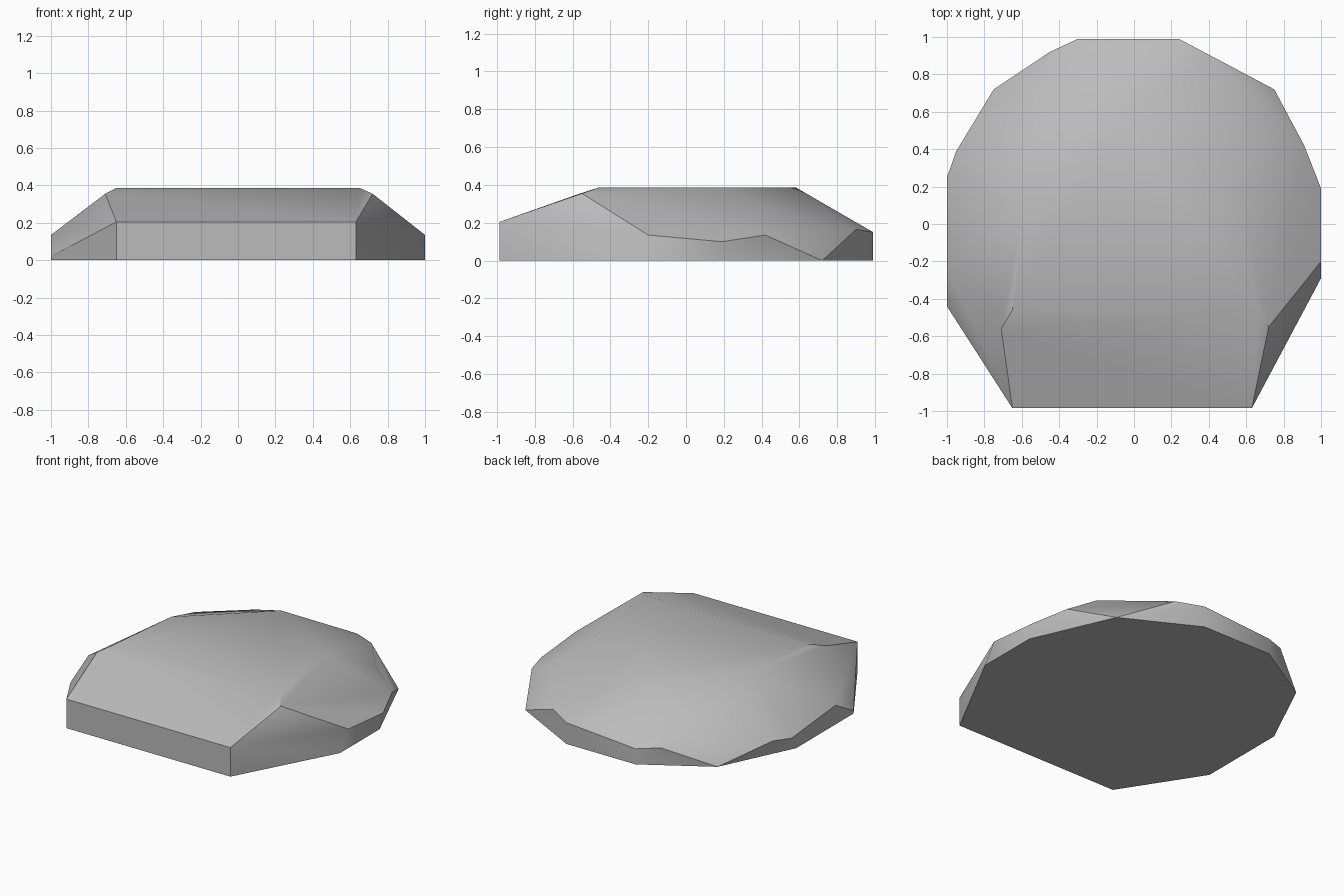
import bpy
import bmesh
import math

# Remove the default object
cube = bpy.data.objects.get("Cube")
if cube:
    bpy.data.objects.remove(cube, do_unlink=True)


def make_material(name, colour):
    material = bpy.data.materials.new(name)
    material.use_nodes = True
    material.diffuse_color = colour
    material.node_tree.nodes["Principled BSDF"].inputs["Base Color"].default_value = colour
    return material


def level(height, outline):
    """Lift a flat outline to one height."""
    return [(x, y, height) for x, y in outline]


def make_chiselled_stone(name, corners, material, crease_angle):
    """Wrap a tight faceted skin around the corner points."""
    bm = bmesh.new()
    for corner in corners:
        bm.verts.new(corner)
    bmesh.ops.convex_hull(bm, input=bm.verts[:])
    loose = [v for v in bm.verts if not v.link_faces]
    bmesh.ops.delete(bm, geom=loose, context='VERTS')
    # Merge triangles that share a plane into clean facets
    bmesh.ops.dissolve_limit(bm, angle_limit=math.radians(1),
                             verts=bm.verts[:], edges=bm.edges[:])
    bmesh.ops.recalc_face_normals(bm, faces=bm.faces[:])
    mesh = bpy.data.meshes.new(name)
    bm.to_mesh(mesh)
    bm.free()
    mesh.materials.append(material)
    stone = bpy.data.objects.new(name, mesh)
    bpy.context.scene.collection.objects.link(stone)
    bpy.ops.object.select_all(action='DESELECT')
    stone.select_set(True)
    bpy.context.view_layer.objects.active = stone
    bpy.ops.object.shade_smooth_by_angle(angle=math.radians(crease_angle))
    return stone


# Footprint on the ground
footprint = level(0, [(-.65, -.985), (.63, -.985), (1, -.29), (1, .15), (.75, .72),
                      (.24, .99), (-.3, .99), (-.75, .72), (-1, .2), (-1, -.44)])

# Flat crown of the rock
crown = level(.387, [(-.65, -.46), (.65, -.46), (.55, .2), (-.07, .58), (-.59, .1)])

# Straight front lip and the bevel above it
front_lip = level(.205, [(-.65, -.985), (.63, -.985)])
front_bevel = level(.355, [(-.71, -.56), (.72, -.55)])

# Irregular chipped rim around the sides and back
rim = [(1, -.2, .135), (1, .19, .1), (.91, .42, .135), (.73, .5, .23),
       (.41, .9, .165), (.24, .99, .15), (-.3, .99, .11), (-.45, .92, .13),
       (-.47, .86, .18), (-.72, .55, .214), (-.95, .39, .11), (-1, .25, .09),
       (-1, -.24, .135), (-1, -.44, .02)]

stone_grey = make_material("stone grey", (.5, .5, .5, 1))
make_chiselled_stone("rock", footprint + crown + front_lip + front_bevel + rim,
                     stone_grey, 30)
